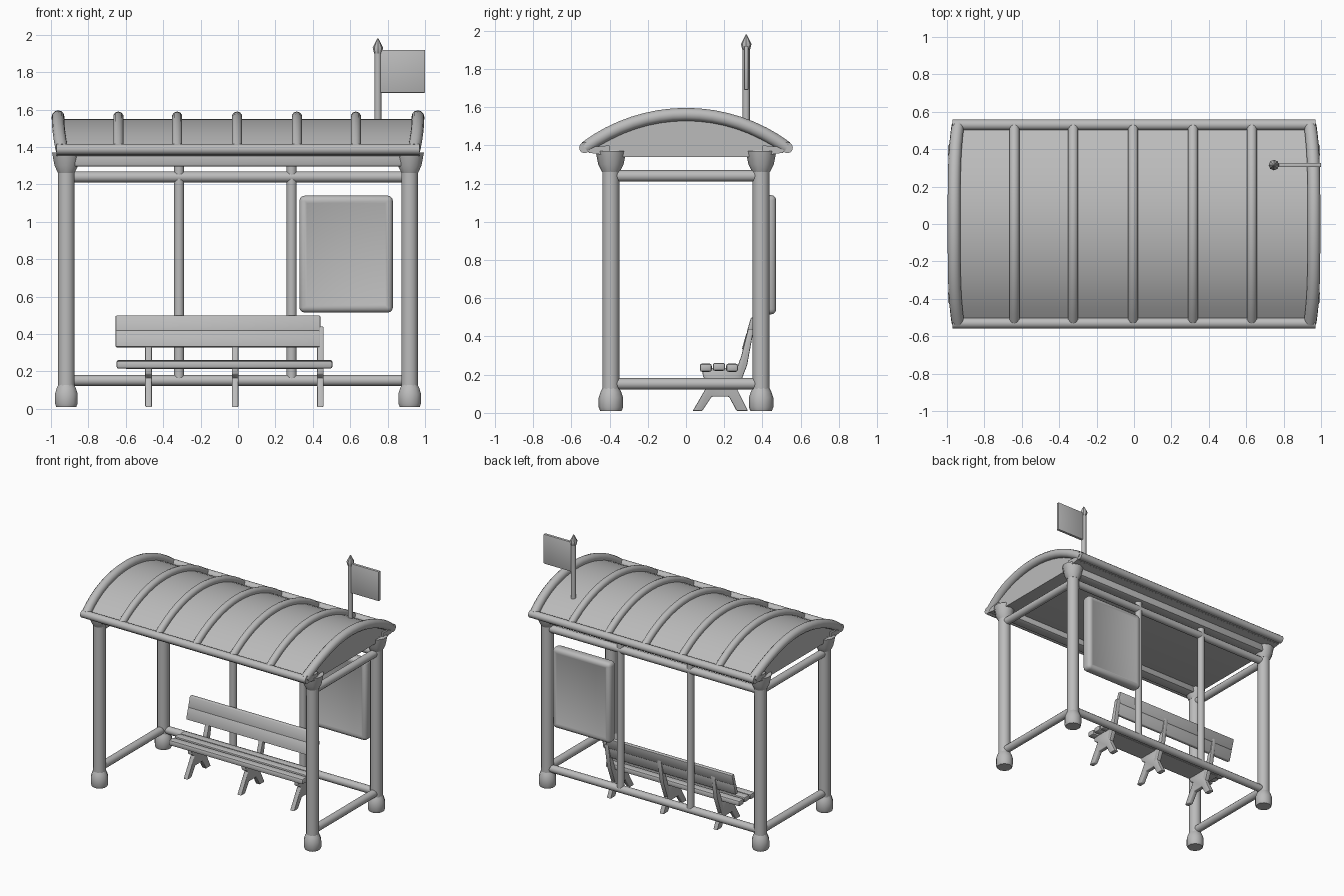
import bpy, bmesh, math
from mathutils import Vector

cube = bpy.data.objects.get("Cube")
if cube:
    bpy.data.objects.remove(cube, do_unlink=True)

grey = bpy.data.materials.new("light_grey")
grey.use_nodes = True
colour = (0.5, 0.5, 0.5, 1)
grey.diffuse_color = colour
grey.node_tree.nodes["Principled BSDF"].inputs["Base Color"].default_value = colour


def finish(name, bm, bevel=0, segments=2):
    bmesh.ops.recalc_face_normals(bm, faces=bm.faces)
    mesh = bpy.data.meshes.new(name)
    bm.to_mesh(mesh)
    bm.free()
    mesh.materials.append(grey)
    ob = bpy.data.objects.new(name, mesh)
    bpy.context.collection.objects.link(ob)
    bpy.ops.object.select_all(action='DESELECT')
    ob.select_set(True)
    bpy.context.view_layer.objects.active = ob
    if bevel:
        mod = ob.modifiers.new("Bevel", 'BEVEL')
        mod.width, mod.segments = bevel, segments
        bpy.ops.object.modifier_apply(modifier=mod.name)
    bpy.ops.object.shade_smooth_by_angle(angle=math.radians(40))
    return ob


def box(name, x, y, z, bevel=0, segments=2):
    """Box given as (min, max) on each axis."""
    bm = bmesh.new()
    bmesh.ops.create_cube(bm, size=1)
    for v in bm.verts:
        v.co = [(lo + hi) / 2 + c * (hi - lo) for c, (lo, hi) in zip(v.co, (x, y, z))]
    return finish(name, bm, bevel, segments)


def tube(name, path, radius, sides=12):
    """Round tube swept along a path, with closed ends; radius may vary per point."""
    path = [Vector(p) for p in path]
    radii = radius if isinstance(radius, list) else [radius] * len(path)
    bm, rings = bmesh.new(), []
    for i, p in enumerate(path):
        t = (path[min(i + 1, len(path) - 1)] - path[max(i - 1, 0)]).normalized()
        ref = Vector((1, 0, 0)) if abs(t.x) < 0.7 else Vector((0, 0, 1))
        u = t.cross(ref).normalized()
        w = t.cross(u)
        rings.append([bm.verts.new(p + radii[i] * (u * math.cos(a) + w * math.sin(a)))
                      for a in (math.tau * k / sides for k in range(sides))])
    for a, b in zip(rings, rings[1:]):
        for k in range(sides):
            n = (k + 1) % sides
            bm.faces.new((a[k], a[n], b[n], b[k]))
    bm.faces.new(rings[0])
    bm.faces.new(rings[-1])
    return finish(name, bm)


def extrude_x(name, outline, x0, x1, bevel=0):
    """Side outline of (y, z) points extruded along x."""
    bm = bmesh.new()
    face = bm.faces.new([bm.verts.new((x0, y, z)) for y, z in outline])
    moved = bmesh.ops.extrude_face_region(bm, geom=[face])["geom"]
    bmesh.ops.translate(bm, vec=(x1 - x0, 0, 0),
                        verts=[v for v in moved if isinstance(v, bmesh.types.BMVert)])
    return finish(name, bm, bevel)


def arch(half, top, edge, steps=16):
    """Circular arc across y as (y, z) points."""
    rise = top - edge
    r = (half * half + rise * rise) / (2 * rise)
    limit = math.asin(half / r)
    angles = [limit * (2 * i / steps - 1) for i in range(steps + 1)]
    return [(r * math.sin(a), top - r + r * math.cos(a)) for a in angles]


PX, PY = 0.918, 0.393

# Corner posts with heavy feet and flared heads
for sx, side in ((-1, "right"), (1, "left")):
    for sy, end in ((-1, "front"), (1, "back")):
        x, y = sx * PX, sy * PY
        tube(f"{end}_{side}_post", [(x, y, 0.05), (x, y, 1.34)], 0.045)
        tube(f"{end}_{side}_foot",
             [(x, y, z) for z in (0.01, 0.03, 0.08, 0.11, 0.13)],
             [0.056, 0.064, 0.064, 0.054, 0.044], 10)
        tube(f"{end}_{side}_bracket",
             [(x, y, 1.26), (x, y, 1.30), (x, y, 1.37)], [0.046, 0.066, 0.08], 10)
    # Side rails
    tube(f"{side}_lower_rail", [(sx * PX, -PY, 0.152), (sx * PX, PY, 0.152)], 0.03)
    tube(f"{side}_upper_rail", [(sx * PX, -PY, 1.24), (sx * PX, PY, 1.24)], 0.03)

# Back rails and uprights
for name, z in (("back_lower_rail", 0.152), ("back_upper_rail", 1.24)):
    tube(name, [(-PX, PY, z), (PX, PY, z)], 0.029)
for i, x in enumerate((-0.315, 0.287)):
    tube(f"back_upright_{i + 1}", [(x, PY, 0.15), (x, PY, 1.36)], 0.027)

# Long beams under the roof
for sy, end in ((-1, "front"), (1, "back")):
    box(f"{end}_beam", (-0.96, 0.96), sorted((sy * 0.35, sy * 0.44)), (1.295, 1.38), 0.015)

# Curved roof body with its ceiling
skin = arch(0.51, 1.55, 1.385)
extrude_x("roof", skin + [(0.50, 1.36), (0.34, 1.34), (-0.34, 1.34), (-0.50, 1.36)],
          -0.955, 0.955)

# Roof ribs, end hoops and eaves
hoop = arch(0.525, 1.562, 1.388)
for i, x in enumerate((-0.64, -0.325, -0.005, 0.315, 0.63)):
    tube(f"roof_rib_{i + 1}", [(x, y, z) for y, z in hoop], 0.028, 10)
for sx, side in ((-1, "right"), (1, "left")):
    tube(f"{side}_end_hoop",
         [(sx * (0.962 - 0.02 * (y / 0.525) ** 4), y, z) for y, z in hoop], 0.034, 12)
for sy, end in ((-1, "front"), (1, "back")):
    tube(f"{end}_eave", [(-0.97, sy * 0.53, 1.388), (0.97, sy * 0.53, 1.388)], 0.029)
    extrude_x(f"{end}_eave_lip",
              [(sy * 0.40, 1.345), (sy * 0.51, 1.362), (sy * 0.51, 1.39), (sy * 0.40, 1.40)],
              -0.97, 0.97)

# Display board with a rounded frame and recessed faces on both sides
board = box("display_board", (0.328, 0.828), (0.39, 0.472), (0.515, 1.14), 0.028, 3)
bm = bmesh.new()
bm.from_mesh(board.data)
big = [f for f in bm.faces if abs(f.normal.y) > 0.99 and f.calc_area() > 0.1]
bmesh.ops.inset_individual(bm, faces=big, thickness=0.018, depth=-0.006)
bm.to_mesh(board.data)
bm.free()

# Bench seat slats
for i, (y0, y1, z0, z1) in enumerate(((0.072, 0.135, 0.215, 0.258),
                                      (0.140, 0.205, 0.220, 0.262),
                                      (0.210, 0.272, 0.215, 0.258))):
    box(f"seat_slat_{i + 1}", (-0.65, 0.505), (y0, y1), (z0, z1), 0.012)
box("seat_base", (-0.60, 0.45), (0.10, 0.25), (0.212, 0.235))

# Bench backrest planks, leaning back
for i, (y, z, h) in enumerate(((0.292, 0.332, 0.088), (0.316, 0.415, 0.085))):
    lean = h * 0.28
    extrude_x(f"backrest_plank_{i + 1}",
              [(y, z), (y + 0.03, z - 0.004), (y + 0.03 + lean, z + h - 0.004), (y + lean, z + h)],
              -0.655, 0.44, 0.007)

# Bench frames: splayed feet, a bearer and a back support
for i, x in enumerate((-0.478, -0.015, 0.44)):
    w = (x - 0.018, x + 0.018)
    extrude_x(f"bench_legs_{i + 1}",
              [(0.035, 0.01), (0.085, 0.01), (0.135, 0.085), (0.225, 0.085), (0.265, 0.01),
               (0.325, 0.01), (0.255, 0.15), (0.27, 0.22), (0.085, 0.22), (0.09, 0.185),
               (0.125, 0.165)], *w, 0.006)
    extrude_x(f"back_support_{i + 1}",
              [(0.225, 0.12), (0.27, 0.12), (0.32, 0.25), (0.355, 0.44), (0.325, 0.44),
               (0.29, 0.30)], *w, 0.006)

# Stop sign pole with pointed tip, and its flag
FX, FY = 0.748, 0.315
tube("sign_pole", [(FX, FY, 1.46), (FX, FY, 1.92)], 0.019, 10)
tube("sign_tip", [(FX, FY, z) for z in (1.90, 1.93, 1.98)], [0.02, 0.028, 0.003], 8)
box("sign_flag", (0.755, 1.0), (FY - 0.011, FY + 0.011), (1.69, 1.92), 0.004)
